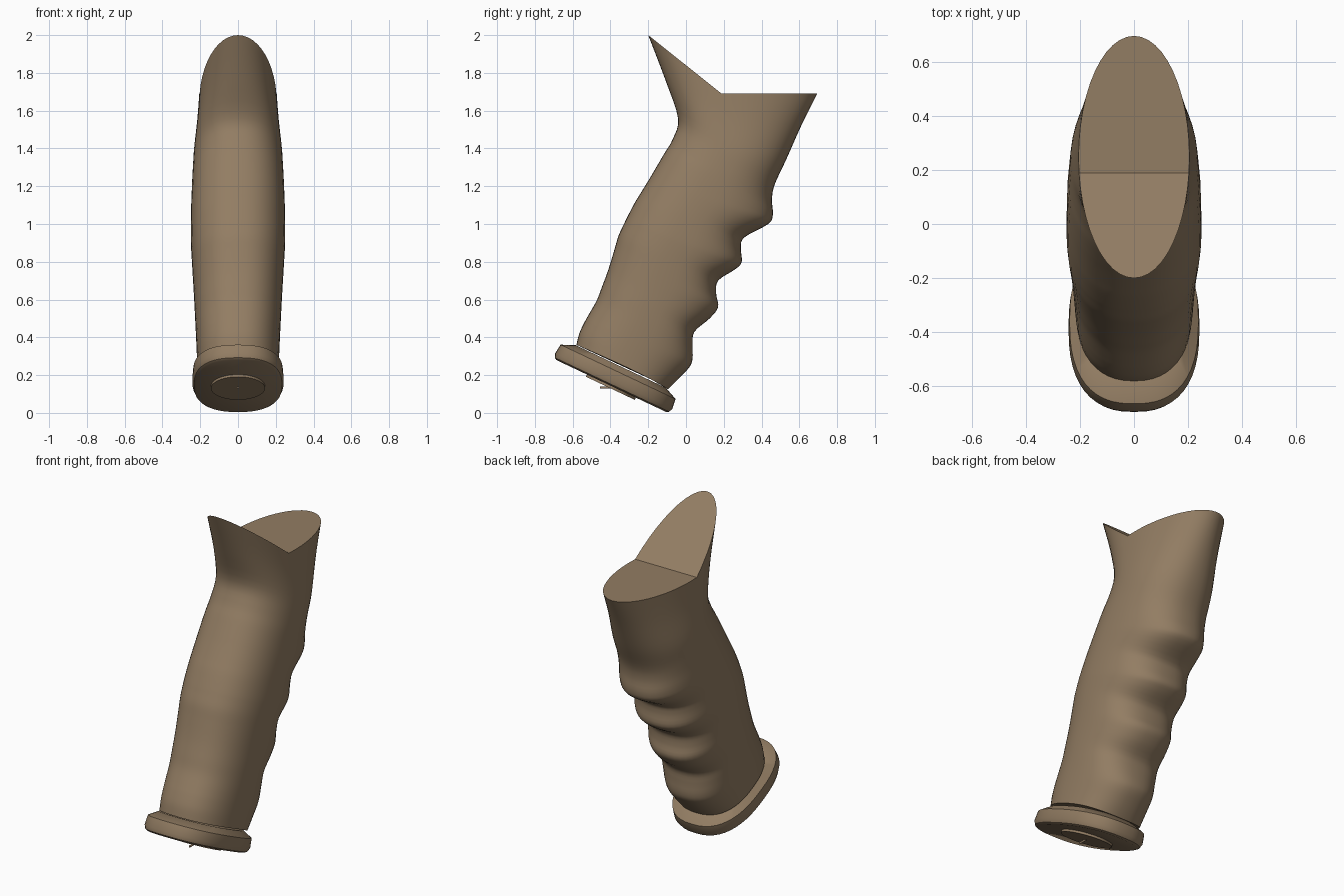
import bpy, bmesh, math
from mathutils import Vector, Matrix

cube = bpy.data.objects.get("Cube")
if cube:
    bpy.data.objects.remove(cube, do_unlink=True)

tan = bpy.data.materials.new("matte_tan")
tan.use_nodes = True
tan.diffuse_color = (0.29, 0.205, 0.125, 1)
bsdf = tan.node_tree.nodes["Principled BSDF"]
bsdf.inputs["Base Color"].default_value = tan.diffuse_color
bsdf.inputs["Roughness"].default_value = 0.7

SIDES = 48
CREASE = 11          # ring step where the top saddle folds
TILT = math.radians(-25.3)


def lerp_table(table, z):
    for (z0, v0), (z1, v1) in zip(table, table[1:]):
        if z <= z1:
            return v0 + (v1 - v0) * max(0, z - z0) / (z1 - z0)
    return table[-1][1]


def spow(v, e):
    return math.copysign(abs(v) ** e, v)


def catmull(a, b, c, d, t):
    return 0.5 * (2 * b + (c - a) * t + (2 * a - 5 * b + 4 * c - d) * t ** 2
                  + (3 * b - a - 3 * c + d) * t ** 3)


def loft(name, rings, top_caps):
    bm = bmesh.new()
    loops = [[bm.verts.new(p) for p in ring] for ring in rings]
    for lo, hi in zip(loops, loops[1:]):
        for i in range(SIDES):
            j = (i + 1) % SIDES
            bm.faces.new((lo[i], lo[j], hi[j], hi[i]))
    bm.faces.new(loops[0][::-1])
    for ids in top_caps:
        bm.faces.new([loops[-1][i % SIDES] for i in ids])
    bmesh.ops.recalc_face_normals(bm, faces=bm.faces[:])
    mesh = bpy.data.meshes.new(name)
    bm.to_mesh(mesh)
    bm.free()
    obj = bpy.data.objects.new(name, mesh)
    bpy.context.collection.objects.link(obj)
    finish(obj)
    return obj


def finish(obj):
    obj.data.materials.append(tan)
    bpy.ops.object.select_all(action="DESELECT")
    obj.select_set(True)
    bpy.context.view_layer.objects.active = obj
    bpy.ops.object.shade_smooth_by_angle(angle=math.radians(32))


# Grip outline: palm side (z, y), half widths (z, x), finger side (y, z)
palm = [(0.36, -0.58), (0.44, -0.56), (0.6, -0.47), (0.76, -0.41), (0.945, -0.355),
        (1.09, -0.285), (1.245, -0.19), (1.45, -0.07), (1.525, -0.04),
        (1.6, -0.045), (1.79, -0.12), (2.0, -0.2)]
widths = [(0.24, 0.215), (0.4, 0.222), (0.6, 0.232), (0.9, 0.25), (1.1, 0.248),
          (1.3, 0.24), (1.45, 0.232), (1.6, 0.218), (1.8, 0.205)]
fingers = [(-0.095, 0.125), (-0.035, 0.185), (0.02, 0.245), (0.035, 0.29), (0.035, 0.36),
           (0.045, 0.43), (0.125, 0.5), (0.17, 0.56), (0.16, 0.63), (0.17, 0.7),
           (0.26, 0.76), (0.295, 0.8), (0.29, 0.875), (0.31, 0.93), (0.435, 1.0),
           (0.46, 1.05), (0.455, 1.13), (0.47, 1.21), (0.53, 1.34), (0.61, 1.52),
           (0.695, 1.69)]


def grip_ring(yb, zb):
    zf = lerp_table([(0.125, 0.36), (1.21, 1.45), (1.34, 1.56), (1.52, 1.76), (1.69, 2.0)], zb)
    yf = lerp_table(palm, zf)
    w = lerp_table(widths, (zf + zb) / 2)
    top = min(1, max(0, (zb - 1.1) / 0.59))       # 0 on the handle, 1 at the saddle
    power = 2 / (2.35 - 0.35 * top)
    straight = 0.02 + (zb - 0.245) * 0.4663       # finger side without the grooves
    fold = (1 - math.cos(2 * math.pi * CREASE / SIDES)) / 2
    ring = []
    for i in range(SIDES):
        a = 2 * math.pi * i / SIDES
        t = (1 - spow(math.cos(a), power)) / 2
        y = yf + (straight - yf) * t + (yb - straight) * t ** 3
        saddle = max(0, 1 - t / fold)
        z = zb + (zf - zb) * ((1 - t) * (1 - top) + saddle * top)
        ring.append(Vector((w * spow(math.sin(a), power), y, z)))
    return ring


keys = [grip_ring(*p) for p in fingers]
rings = []
for k in range(len(keys) - 1):
    quad = [keys[min(max(k + d, 0), len(keys) - 1)] for d in (-1, 0, 1, 2)]
    for s in range(4):
        rings.append([catmull(*pts, s / 4) for pts in zip(*quad)])
rings.append(keys[-1])
loft("grip", rings, [range(-CREASE, CREASE + 1), range(CREASE, SIDES - CREASE + 1)])

# Base plate: rounded slab with bevelled edges, tilted to the grip's foot
place = Matrix.Translation((0, -0.395, 0.142)) @ Matrix.Rotation(TILT, 4, "X")


def plate_ring(length, width, height):
    pts = []
    for i in range(SIDES):
        a = 2 * math.pi * i / SIDES
        pts.append(place @ Vector((width * spow(math.sin(a), 0.8),
                                   -length * spow(math.cos(a), 0.8), height)))
    return pts


loft("base_plate", [plate_ring(*r) for r in
                    [(0.322, 0.22, 0), (0.335, 0.233, 0.008), (0.343, 0.242, 0.03),
                     (0.337, 0.238, 0.083), (0.265, 0.2, 0.115)]], [range(SIDES)])

# Round cap under the plate
bpy.ops.mesh.primitive_cylinder_add(vertices=SIDES, radius=0.143, depth=0.02)
cap = bpy.context.object
cap.name = "bottom_cap"
cap.matrix_world = place @ Matrix.Translation((0, 0, -0.003))
finish(cap)

# Small pin sticking out of the cap
bpy.ops.mesh.primitive_cylinder_add(vertices=12, radius=0.006, depth=0.09,
                                    location=(0, -0.41, 0.134),
                                    rotation=(math.pi / 2, 0, 0))
pin = bpy.context.object
pin.name = "cap_pin"
finish(pin)
